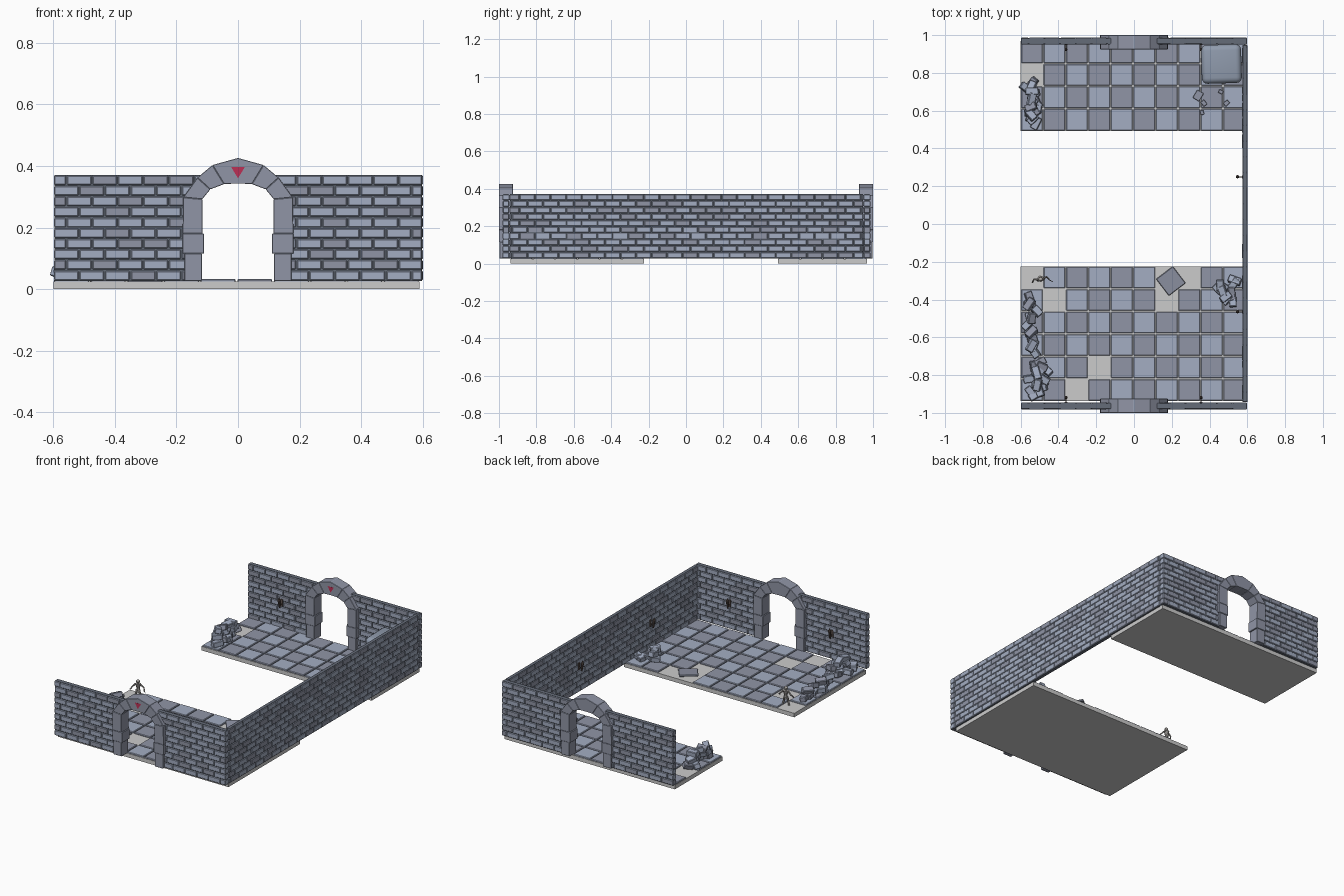
import bpy, bmesh, math, random
from mathutils import Matrix, Vector

if "Cube" in bpy.data.objects:
    bpy.data.objects.remove(bpy.data.objects["Cube"])

random.seed(4)


def material(name, rgba):
    m = bpy.data.materials.new(name)
    m.diffuse_color = rgba
    m.use_nodes = True
    m.node_tree.nodes["Principled BSDF"].inputs["Base Color"].default_value = m.diffuse_color
    return m


LIGHT = material("stone_light", (0.37, 0.42, 0.54, 1))
DARK = material("stone_dark", (0.28, 0.30, 0.38, 1))
MORTAR = material("mortar", (0.13, 0.15, 0.19, 1))
RED = material("red_gem", (0.5, 0.03, 0.09, 1))
IRON = material("iron", (0.12, 0.09, 0.08, 1))
BONE = material("bone", (0.42, 0.40, 0.38, 1))
ORANGE = material("amber", (0.8, 0.35, 0.08, 1))
SLIME = material("slime", (0.28, 0.33, 0.42, 0.45))
MATS = [LIGHT, DARK, MORTAR, RED, IRON, BONE, ORANGE, SLIME]


def finish(bm, name, bevel=0, segments=1):
    if bevel:
        bmesh.ops.bevel(bm, geom=bm.edges[:], offset=bevel, segments=segments,
                        affect='EDGES', profile=0.5)
    bmesh.ops.recalc_face_normals(bm, faces=bm.faces[:])
    me = bpy.data.meshes.new(name)
    bm.to_mesh(me)
    bm.free()
    for m in MATS:
        me.materials.append(m)
    ob = bpy.data.objects.new(name, me)
    bpy.context.collection.objects.link(ob)
    return ob


def box(bm, c, size, mat=LIGHT, rot=Matrix(), frame=Matrix()):
    m = frame @ Matrix.Translation(c) @ rot @ Matrix.Diagonal((*size, 1))
    for v in bmesh.ops.create_cube(bm, size=1, matrix=m)['verts']:
        for f in v.link_faces:
            f.material_index = MATS.index(mat)


def rod(bm, a, b, r1, r2, mat, sides=8):
    a, b = Vector(a), Vector(b)
    m = Matrix.Translation((a + b) / 2) @ (b - a).to_track_quat('Z', 'Y').to_matrix().to_4x4()
    for v in bmesh.ops.create_cone(bm, cap_ends=True, segments=sides, radius1=r1, radius2=r2,
                                   depth=(b - a).length, matrix=m)['verts']:
        for f in v.link_faces:
            f.material_index = MATS.index(mat)


def prism(bm, pts, y0, y1, mat):
    rings = [[bm.verts.new((x, y, z)) for x, z in pts] for y in (y0, y1)]
    n = len(pts)
    faces = [bm.faces.new(rings[0]), bm.faces.new(rings[1][::-1])]
    faces += [bm.faces.new((rings[0][i], rings[1][i], rings[1][(i + 1) % n], rings[0][(i + 1) % n]))
              for i in range(n)]
    for f in faces:
        f.material_index = MATS.index(mat)


# Brick walls: ten courses of bevelled bricks around a recessed mortar core
Z0, COURSE, LEN = 0.027, 0.0344, 0.083


def wall(name, spans, thick, frame):
    bm, core = bmesh.new(), bmesh.new()
    for k in range(10):
        z = Z0 + COURSE * (k + 0.5)
        for a, b in spans(z):
            box(core, ((a + b) / 2, 0, z), (b - a - 0.008, thick * 0.72, COURSE), MORTAR, frame=frame)
            u = -1.2 - (k % 2) * LEN / 2 + 0.02
            while u < b:
                s, e = max(u, a), min(u + LEN, b)
                if e - s > 0.012:
                    box(bm, ((s + e) / 2, 0, z), (e - s - 0.004, thick - random.random() * 0.004,
                        COURSE - 0.004), random.choice((LIGHT, LIGHT, DARK)), frame=frame)
                u += LEN
    finish(bm, name + "_bricks", 0.003)
    finish(core, name + "_mortar")


def arch_spans(z):
    e = 0.15 if z < 0.27 else 0.15 * math.sqrt(1 - ((z - 0.27) / 0.12) ** 2)
    return [(-0.6, -e), (e, 0.6)]


wall("front_wall", arch_spans, 0.037, Matrix.Translation((0, -0.963, 0)))
wall("back_wall", arch_spans, 0.037, Matrix.Translation((0, 0.968, 0)))
wall("side_wall", lambda z: [(-0.945, 0.95)], 0.028,
     Matrix.Translation((0.587, 0, 0)) @ Matrix.Rotation(math.pi / 2, 4, 'Z'))

# Arched doorways: jamb blocks, wedge stones, keystone with a red inset
CUTS = [((.18, .18), (.115, .18)), ((.178, .298), (.116, .292)),
        ((.132, .362), (.09, .324)), ((.083, .403), (.045, .341))]
for name, y0, y1 in (("front_arch", -1.0, -0.925), ("back_arch", 0.925, 1.0)):
    bm = bmesh.new()
    for s in (-1, 1):
        for x0, x1, z0, z1, d in ((.117, .174, Z0, .115, 0.003), (.110, .18, .115, .18, 0)):
            box(bm, (s * (x0 + x1) / 2, (y0 + y1) / 2, (z0 + z1) / 2),
                (x1 - x0, y1 - y0 - 2 * d, z1 - z0), DARK)
        for (o1, i1), (o2, i2) in zip(CUTS, CUTS[1:]):
            prism(bm, [(s * x, z) for x, z in (o1, o2, i2, i1)], y0, y1, DARK)
    o, i = CUTS[-1]
    prism(bm, [(-o[0], o[1]), (0, .426), o, i, (0, .345), (-i[0], i[1])], y0, y1, DARK)
    finish(bm, name, 0.0015)
    bm = bmesh.new()
    prism(bm, [(-.022, .396), (.022, .396), (0, .36)], y0 - 0.0005, y0 + .01, RED)
    finish(bm, name + "_gem")

# Floor slabs and checkered tiles, with some tiles missing
T = 0.119
for name, ytop, rows, missing in (
        ("front", -0.224, 6, {(0, 0), (0, 6), (0, 7), (1, 1), (1, 6), (4, 3), (5, 2)}),
        ("back", 0.968, 4, {(1, 0)})):
    bm = bmesh.new()
    box(bm, (-0.005, ytop - rows * T / 2, 0.0125), (1.19, rows * T, 0.025), BONE)
    for f in bm.faces:
        f.material_index = 0
    slab = finish(bm, name + "_floor_slab")
    slab.data.materials.clear()
    bm = bmesh.new()
    for r in range(rows):
        for i in range(10):
            if (r, i) not in missing:
                box(bm, (-0.6 + T * (i + .5), ytop - T * (r + .5), 0.027), (T - .006, T - .006, 0.012),
                    LIGHT if (r + i) % 2 else DARK)
    if name == "front":  # loose tile lying askew
        box(bm, (0.195, -0.302, 0.04), (0.112, 0.112, 0.012), DARK,
            Matrix.Rotation(0.65, 4, 'Z') @ Matrix.Rotation(0.1, 4, 'X'))
    finish(bm, name + "_floor_tiles", 0.003)


# Rubble heaps of fallen bricks
def rubble(name, x0, x1, y0, y1, layers):
    bm = bmesh.new()
    for k, n in enumerate(layers):
        m = k * 0.018
        for j in range(n):
            c = (random.uniform(x0 + m, x1 - m), y0 + m + (y1 - y0 - 2 * m) * (j + .5) / n,
                 0.05 + 0.031 * k)
            rot = (Matrix.Rotation(random.uniform(0, 3.1), 4, 'Z')
                   @ Matrix.Rotation(random.uniform(-.35, .35), 4, 'X')
                   @ Matrix.Rotation(random.uniform(-.3, .3), 4, 'Y'))
            box(bm, c, (random.uniform(.05, .07), .038, .032), random.choice((LIGHT, LIGHT, DARK)), rot)
    finish(bm, name, 0.003)


rubble("back_rubble", -.575, -.51, .52, .76, (9, 6, 4))
rubble("front_rubble_a", -.575, -.51, -.70, -.37, (9, 4))
rubble("front_rubble_b", -.57, -.46, -.92, -.72, (9, 5, 2))
rubble("right_rubble", .43, .55, -.42, -.29, (8, 3))
bm = bmesh.new()
for x, y, s in ((.34, .68, .05), (.37, .64, .03), (.46, .70, .025), (.49, .64, .03), (.36, .59, .025)):
    box(bm, (x, y, .033 + s * .3), (s, s * .8, s * .6), DARK, Matrix.Rotation(x * 40, 4, 'Z'))
finish(bm, "scattered_stones", 0.002)

# Wall torches: backplate, arm, tapered cup
bm = bmesh.new()
for x, y, dx, dy in ((.574, .25, -1, 0), (.574, -.465, -1, 0), (-.36, -.945, 0, 1), (.355, -.945, 0, 1),
                     (-.36, .95, 0, -1), (.355, .95, 0, -1)):
    box(bm, (x, y, .19), (.006 if dx else .016, .006 if dy else .016, .045), IRON)
    tip = (x + dx * .02, y + dy * .02)
    rod(bm, (x, y, .18), (*tip, .19), .003, .003, IRON, 6)
    rod(bm, (*tip, .165), (x + dx * .026, y + dy * .026, .215), .004, .009, IRON)
    rod(bm, (x + dx * .026, y + dy * .026, .215), (x + dx * .026, y + dy * .026, .232), .008, .001, IRON)
finish(bm, "wall_torches")

# Small standing figure with spread arms and a blade
bm = bmesh.new()
for a, b, r1, r2 in (
        ((-.02, 0, 0), (-.013, -.006, .027), .005, .006), ((-.013, -.006, .027), (-.007, 0, .053), .006, .008),
        ((.02, 0, 0), (.014, -.006, .027), .005, .006), ((.014, -.006, .027), (.007, 0, .053), .006, .008),
        ((0, 0, .05), (0, 0, .064), .013, .010), ((0, 0, .064), (0, 0, .092), .010, .017),
        ((0, 0, .09), (0, -.002, .099), .006, .005),
        ((-.015, 0, .088), (-.034, .004, .070), .006, .004), ((-.034, .004, .070), (-.046, -.01, .052), .004, .004),
        ((.015, 0, .088), (.034, .004, .072), .006, .004), ((.034, .004, .072), (.044, -.012, .056), .004, .004),
        ((.04, -.01, .056), (.062, -.03, .052), .003, .001)):
    rod(bm, a, b, r1, r2, BONE)
for v in bmesh.ops.create_uvsphere(bm, u_segments=10, v_segments=8, radius=.011,
                                   matrix=Matrix.Translation((0, -.002, .107)))['verts']:
    for f in v.link_faces:
        f.material_index = MATS.index(BONE)
fig = finish(bm, "small_figure")
fig.location = (-.495, -.29, .025)
fig.rotation_euler.z = 0.2

# Translucent slime block in the corner with bits suspended inside
bm = bmesh.new()
box(bm, (.463, .847, .135), (.212, .205, .215), SLIME, Matrix.Rotation(0.03, 4, 'Z'))
slime = finish(bm, "slime_block", 0.03, 4)
for f in slime.data.polygons:
    f.material_index = MATS.index(SLIME)
    f.use_smooth = True
bm = bmesh.new()
for j in range(9):
    p = Vector((random.uniform(.40, .52), random.uniform(.79, .90), random.uniform(.07, .2)))
    d = Vector([random.uniform(-1, 1) for _ in range(3)]).normalized() * .018
    rod(bm, p - d, p + d, .004, .003, ORANGE if j % 3 == 0 else BONE, 6)
finish(bm, "slime_contents")
